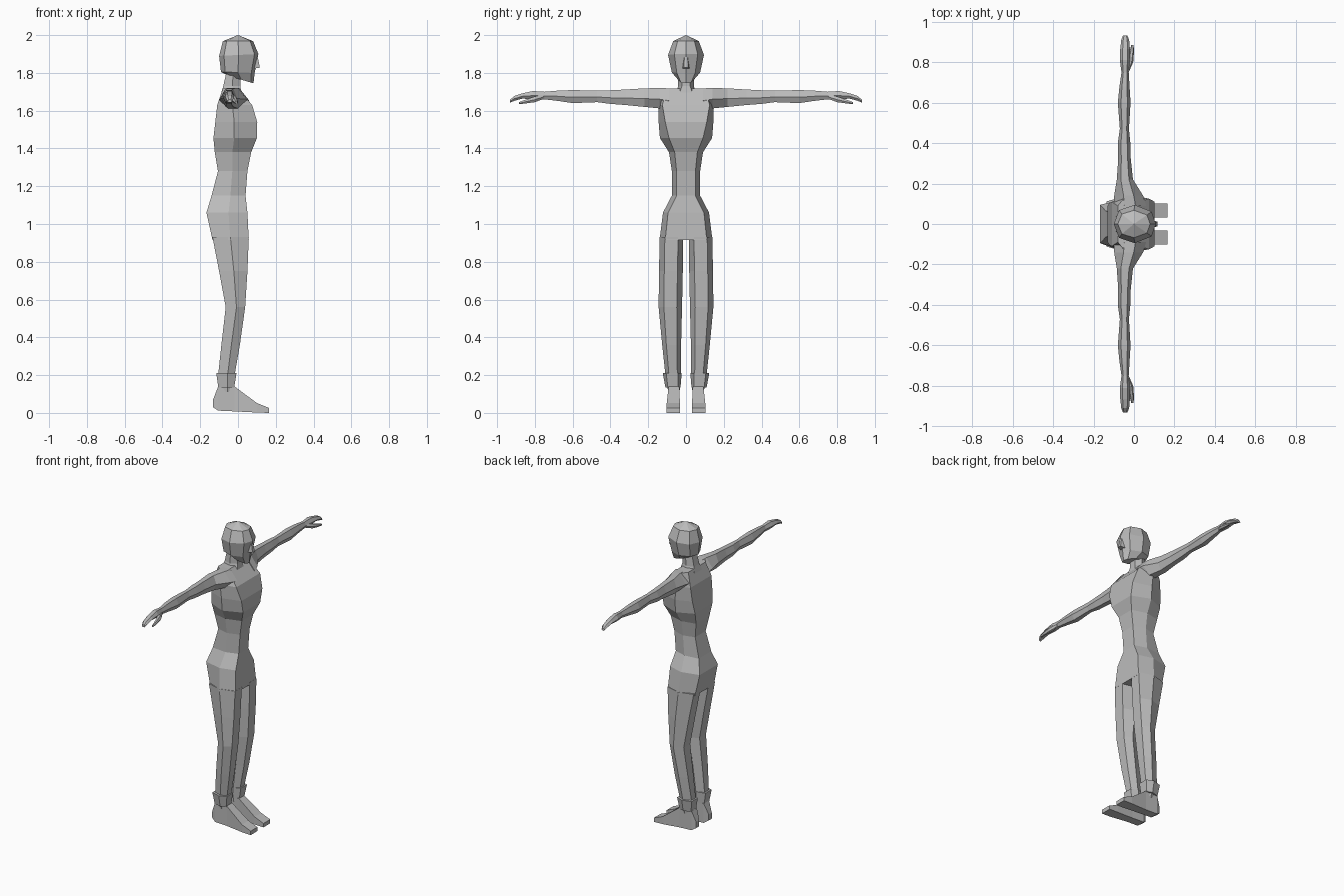
import bpy, bmesh, math

grey = bpy.data.materials.new("plain grey")
grey.diffuse_color = (0.5, 0.5, 0.5, 1)


def loft(name, rings, mirror=False):
    """Skin a list of equal-length point rings and cap both ends."""
    bm = bmesh.new()
    vs = [[bm.verts.new(p) for p in r] for r in rings]
    n = len(vs[0])
    for a, b in zip(vs, vs[1:]):
        for i in range(n):
            j = (i + 1) % n
            bm.faces.new((a[i], a[j], b[j], b[i]))
    bm.faces.new(vs[0])
    bm.faces.new(vs[-1])
    bmesh.ops.remove_doubles(bm, verts=bm.verts, dist=0.0005)
    bmesh.ops.recalc_face_normals(bm, faces=bm.faces)
    me = bpy.data.meshes.new(name)
    bm.to_mesh(me)
    bm.free()
    me.materials.append(grey)
    ob = bpy.data.objects.new(name, me)
    bpy.context.collection.objects.link(ob)
    if mirror:
        m = ob.modifiers.new("mirror", 'MIRROR')
        m.use_axis = (False, True, False)
        m.use_mirror_merge = False
    return ob


def hex_z(z, xf, wf, xm, ws, xb, wb, c=0):
    """Horizontal six-sided ring: flat front, side ridge, flat back."""
    return [(xf, c - wf, z), (xf, c + wf, z), (xm, c + ws, z),
            (xb, c + wb, z), (xb, c - wb, z), (xm, c - ws, z)]


def hex_y(y, x0, x1, z0, z1, k=0.5):
    """Upright six-sided ring for limbs along y: flat top and bottom."""
    c, h, zm = (x0 + x1) / 2, (x1 - x0) / 2, z0 + (z1 - z0) * 0.45
    return [(c - h * k, y, z1), (c + h * k, y, z1), (x1, y, zm),
            (c + h * k, y, z0), (c - h * k, y, z0), (x0, y, zm)]


def box_x(x, y0, y1, z0, z1):
    return [(x, y0, z0), (x, y1, z0), (x, y1, z1), (x, y0, z1)]


def oct_z(x0, x1, w, zb, zf):
    """Eight-sided head ring, tilted from back height zb to front height zf."""
    pts = []
    for dx, dy in ((1, 0), (.8, .65), (0, 1), (-.75, .72),
                   (-1, 0), (-.75, -.72), (0, -1), (.8, -.65)):
        pts.append(((x0 + x1) / 2 + dx * (x1 - x0) / 2, dy * w,
                    (zb + zf) / 2 + dx * (zf - zb) / 2))
    return pts


# head
loft("head", [
    oct_z(-.045, .082, .042, 1.782, 1.745),
    oct_z(-.09, .088, .075, 1.805, 1.80),
    oct_z(-.10, .108, .095, 1.89, 1.90),
    oct_z(-.08, .08, .068, 1.968, 1.968),
    oct_z(-.001, .001, .001, 2.0, 2.0)])

# nose
loft("nose", [
    [(.08, -.02, 1.822), (.08, .02, 1.822), (.116, .012, 1.828), (.116, -.012, 1.828)],
    [(.09, -.012, 1.885), (.09, .012, 1.885), (.104, .008, 1.885), (.104, -.008, 1.885)]])

# neck
loft("neck", [
    hex_z(1.69, .02, .035, -.03, .05, -.09, .04),
    hex_z(1.73, .012, .022, -.03, .042, -.078, .028),
    hex_z(1.81, .012, .022, -.025, .042, -.06, .025)])

# torso
loft("torso", [
    hex_z(1.718, .00, .10, -.04, .14, -.08, .09),
    hex_z(1.63, .075, .125, -.03, .145, -.11, .11),
    hex_z(1.54, .102, .11, -.02, .145, -.12, .105),
    hex_z(1.455, .10, .09, -.02, .138, -.13, .09),
    hex_z(1.38, .07, .06, -.03, .09, -.123, .07),
    hex_z(1.28, .05, .05, -.03, .075, -.106, .055),
    hex_z(1.15, .04, .05, -.04, .075, -.14, .065),
    hex_z(1.06, .05, .095, -.05, .122, -.167, .095),
    hex_z(.915, .057, .11, -.04, .14, -.135, .10)])

# legs
loft("leg", [
    hex_z(.93, .057, .035, -.04, .062, -.135, .035, .077),
    hex_z(.75, .05, .035, -.022, .063, -.10, .035, .08),
    hex_z(.56, .038, .034, -.008, .062, -.065, .034, .083),
    hex_z(.36, .01, .028, -.035, .05, -.088, .028, .076),
    hex_z(.20, -.018, .022, -.055, .041, -.105, .022, .068),
    hex_z(.11, -.02, .02, -.055, .03, -.10, .02, .064)], True)

# flared ankle cuffs
loft("ankle_cuff", [
    hex_z(.135, -.02, .027, -.055, .04, -.104, .027, .069),
    hex_z(.21, -.008, .032, -.055, .05, -.115, .032, .073)], True)

# feet
loft("foot", [
    box_x(-.132, .05, .082, .03, .07),
    box_x(-.105, .036, .092, .012, .14),
    box_x(-.018, .036, .092, .008, .14),
    box_x(.10, .032, .102, .002, .052),
    box_x(.165, .032, .102, 0, .026)], True)

# arms, from the shoulder out to the finger tips
loft("arm", [
    hex_y(.09, -.10, .06, 1.60, 1.718, .35),
    hex_y(.14, -.098, .045, 1.612, 1.72, .35),
    hex_y(.22, -.085, -.005, 1.62, 1.718),
    hex_y(.32, -.078, -.016, 1.63, 1.712),
    hex_y(.40, -.08, -.018, 1.636, 1.708),
    hex_y(.47, -.07, -.025, 1.645, 1.706),
    hex_y(.60, -.08, -.017, 1.64, 1.709),
    hex_y(.68, -.072, -.022, 1.652, 1.706),
    hex_y(.75, -.062, -.026, 1.66, 1.70),
    hex_y(.81, -.07, -.02, 1.66, 1.704),
    hex_y(.865, -.068, -.02, 1.664, 1.692),
    hex_y(.91, -.063, -.024, 1.652, 1.677),
    hex_y(.931, -.055, -.032, 1.642, 1.658)], True)

# thumbs
loft("thumb", [
    hex_y(.755, -.045, -.024, 1.662, 1.685),
    hex_y(.80, -.035, -.004, 1.645, 1.675),
    hex_y(.85, -.022, .0, 1.638, 1.658),
    hex_y(.885, -.014, -.002, 1.634, 1.645)], True)
